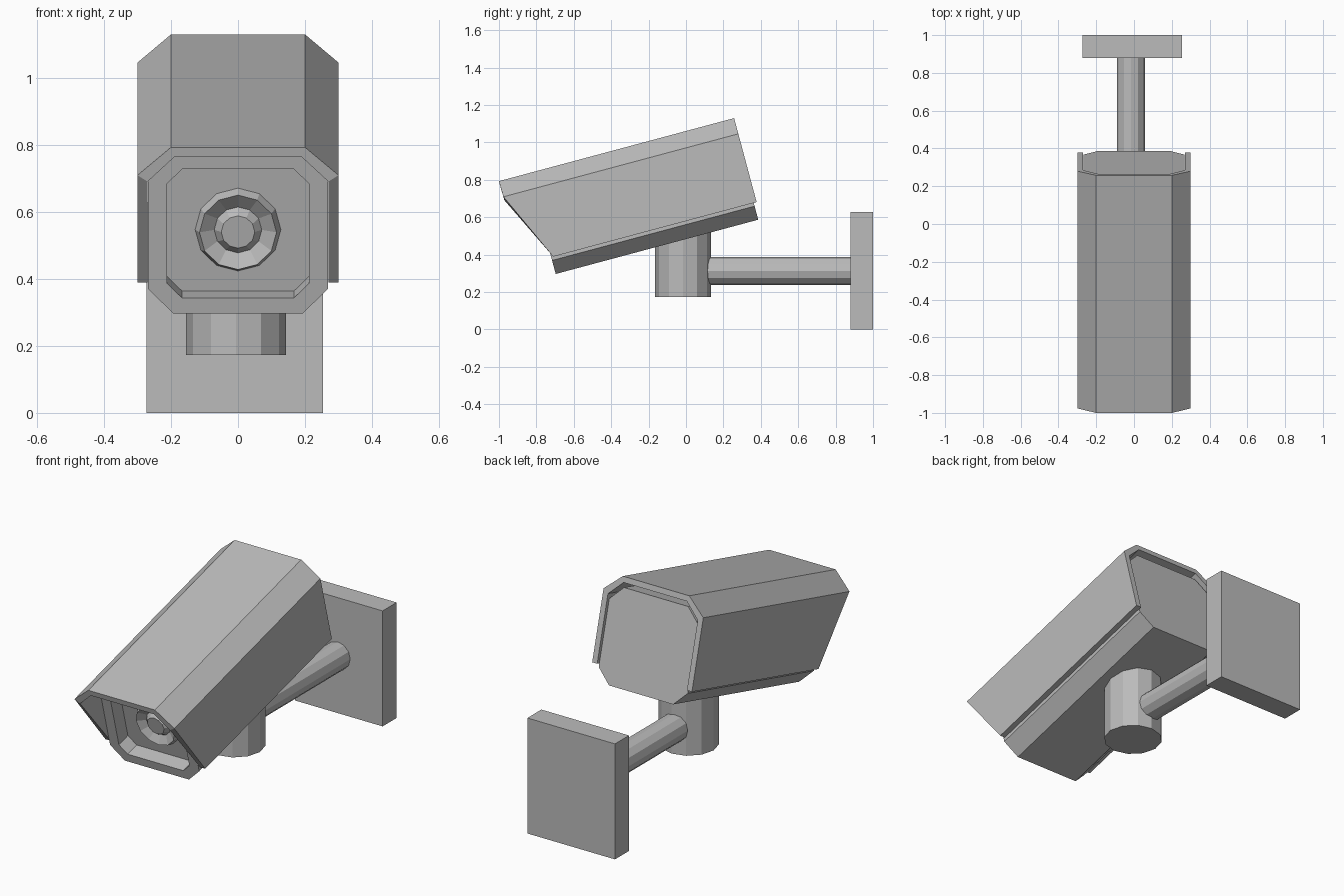
import bpy, bmesh
from math import radians, sin, cos, tau

cube = bpy.data.objects.get("Cube")
if cube:
    bpy.data.objects.remove(cube, do_unlink=True)

gray = bpy.data.materials.new("plain_gray")
gray.use_nodes = True
gray.diffuse_color = (0.5, 0.5, 0.5, 1)
gray.node_tree.nodes["Principled BSDF"].inputs["Base Color"].default_value = (0.5, 0.5, 0.5, 1)

TILT = radians(15)


def loft(name, rings, tilt=0.0):
    """Skin a list of equal-length closed rings and cap both ends."""
    bm = bmesh.new()
    rows = [[bm.verts.new(p) for p in ring] for ring in rings]
    n = len(rows[0])
    for a, b in zip(rows, rows[1:]):
        for i in range(n):
            j = (i + 1) % n
            bm.faces.new((a[i], a[j], b[j], b[i]))
    bm.faces.new(rows[0])
    bm.faces.new(rows[-1])
    bmesh.ops.recalc_face_normals(bm, faces=bm.faces)
    mesh = bpy.data.meshes.new(name)
    bm.to_mesh(mesh)
    bm.free()
    mesh.materials.append(gray)
    obj = bpy.data.objects.new(name, mesh)
    bpy.context.collection.objects.link(obj)
    obj.rotation_euler.x = tilt
    return obj


def octagon(y, half, low, high, cut):
    """Chamfered rectangle in the xz plane."""
    side = [(half - cut, low), (half, low + cut), (half, high - cut), (half - cut, high)]
    return [(x, y, z) for x, z in side] + [(-x, y, z) for x, z in reversed(side)]


def circle(r, centre, axis):
    """Twelve-sided ring around the y or z axis."""
    cx, cy, cz = centre
    pts = []
    for k in range(12):
        a, b = r * cos(tau * k / 12), r * sin(tau * k / 12)
        pts.append((cx + a, cy, cz + b) if axis == "y" else (cx + a, cy + b, cz))
    return pts


# Camera body with a recessed front panel
FRONT, PANEL = -0.596, -0.516
loft("camera_body", [
    octagon(0.525, 0.268, 0.467, 0.967, 0.075),
    octagon(FRONT, 0.268, 0.467, 0.967, 0.075),
    octagon(FRONT, 0.212, 0.515, 0.913, 0.045),
    octagon(PANEL, 0.212, 0.515, 0.913, 0.045),
], TILT)

# Lens: flared rim, funnel and raised glass
lens = [(0.128, 0.0), (0.115, -0.032), (0.071, -0.004), (0.05, -0.028)]
loft("lens", [circle(r, (0, PANEL + d, 0.705), "y") for r, d in lens], TILT)

# Folded hood with slanted side fronts
outer = [(0.30, 0.56), (0.30, 0.938), (0.20, 1.025)]
inner = [(0.27, 0.56), (0.27, 0.918), (0.19, 0.995)]
fronts = [-0.585, -0.759, -0.761]
half = [[(xo, f, zo), (xo, 0.541, zo), (xi, 0.541, zi), (xi, f, zi)]
        for (xo, zo), (xi, zi), f in zip(outer, inner, fronts)]
mirrored = [[(-x, y, z) for x, y, z in ring] for ring in reversed(half)]
loft("hood", half + mirrored, TILT)

# Stand, arm and wall plate
loft("stand", [circle(0.149, (-0.006, -0.016, z), "z") for z in (0.173, 0.57)])
loft("arm", [circle(0.075, (-0.016, y, 0.313), "y") for y in (0.115, 0.89)])
loft("wall_plate", [[(x, y, z) for x, z in ((-0.273, 0), (0.254, 0), (0.254, 0.628), (-0.273, 0.628))]
                    for y in (0.88, 1.0)])
